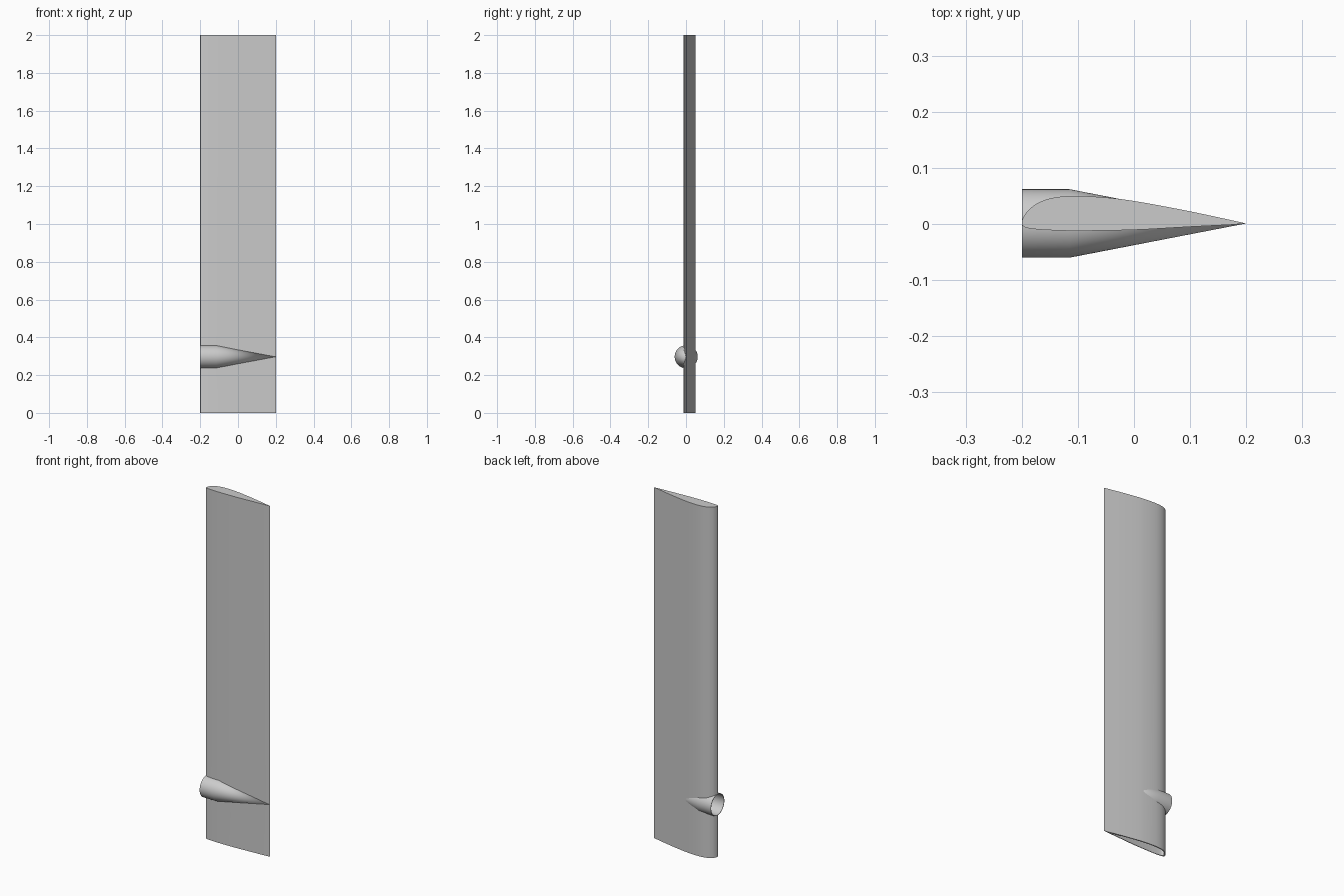
import bpy, bmesh, math
from mathutils import Vector

cube = bpy.data.objects.get("Cube")
if cube:
    bpy.data.objects.remove(cube, do_unlink=True)

HEIGHT = 2.0
POD_CENTRE = Vector((0, 0.001, 0.297))

grey = bpy.data.materials.new("light_grey")
grey.use_nodes = True
grey.diffuse_color = (0.6, 0.6, 0.6, 1)
grey.node_tree.nodes["Principled BSDF"].inputs["Base Color"].default_value = (0.6, 0.6, 0.6, 1)


def make_object(name, bm):
    bmesh.ops.recalc_face_normals(bm, faces=bm.faces)
    mesh = bpy.data.meshes.new(name)
    bm.to_mesh(mesh)
    bm.free()
    mesh.materials.append(grey)
    obj = bpy.data.objects.new(name, mesh)
    bpy.context.collection.objects.link(obj)
    return obj


def smooth(obj):
    bpy.ops.object.select_all(action="DESELECT")
    obj.select_set(True)
    bpy.context.view_layer.objects.active = obj
    bpy.ops.object.shade_smooth_by_angle(angle=math.radians(30))


def spline(points, steps=4):
    """Smooth curve through the points (Catmull-Rom), ends included."""
    p = [Vector(q) for q in points]
    p = [2 * p[0] - p[1]] + p + [2 * p[-1] - p[-2]]
    out = []
    for a, b, c, d in zip(p, p[1:], p[2:], p[3:]):
        for i in range(steps):
            t = i / steps
            out.append(0.5 * (2 * b + (c - a) * t + (2 * a - 5 * b + 4 * c - d) * t ** 2
                              + (3 * b - a - 3 * c + d) * t ** 3))
    return out


def bridge(bm, a, b):
    for i in range(len(a)):
        j = (i + 1) % len(a)
        bm.faces.new((a[i], a[j], b[j], b[i]))


# Airfoil section: trailing edge, over the back, round the nose, along the front
section = spline([
    (0.2, 0.001), (0.1, 0.0225), (0, 0.041), (-0.06, 0.048), (-0.11, 0.05),
    (-0.145, 0.0465), (-0.17, 0.038), (-0.188, 0.025), (-0.197, 0.012), (-0.2, 0.002),
    (-0.196, -0.005), (-0.18, -0.0088), (-0.15, -0.011), (-0.1, -0.0122),
    (0, -0.0105), (0.1, -0.005), (0.2, 0)])
pivot = Vector((-0.1, 0.012))
cavity = [Vector((pivot.x + (q.x - pivot.x) * 0.9, pivot.y + (q.y - pivot.y) * 0.86))
          for q in section]

# Wing: hollow panel, closed at the top and open at the bottom
bm = bmesh.new()


def ring(points, z):
    return [bm.verts.new((q.x, q.y, z)) for q in points]


outer_low, outer_top = ring(section, 0), ring(section, HEIGHT)
inner_low, inner_top = ring(cavity, 0), ring(cavity, HEIGHT - 0.006)
bridge(bm, outer_low, outer_top)
bridge(bm, inner_low, inner_top)
bridge(bm, outer_low, inner_low)
bm.faces.new(outer_top)
bm.faces.new(inner_top)
wing = make_object("wing_panel", bm)


def revolve(name, profile, sides=64):
    """Turn (x, radius) points about the pod axis; zero radius makes a tip."""
    bm = bmesh.new()
    rings = []
    for x, r in profile:
        rings.append([bm.verts.new(POD_CENTRE + Vector((
            x, r * math.cos(math.tau * i / sides), r * math.sin(math.tau * i / sides))))
            for i in range(sides)])
    for a, b in zip(rings, rings[1:]):
        bridge(bm, a, b)
    bmesh.ops.remove_doubles(bm, verts=bm.verts, dist=1e-5)
    return make_object(name, bm)


# Pod: open tube that tapers to a point at the trailing edge
pod = revolve("pod_shell", [(0.2, 0), (-0.115, 0.061), (-0.2, 0.061),
                            (-0.2, 0.058), (-0.115, 0.058), (0.17, 0)])

# Clear the wing out of the pod's opening
cutter = revolve("pod_cutter", [(0.185, 0), (-0.115, 0.0595), (-0.22, 0.0595), (-0.22, 0)])
cutter.hide_render = True
cut = wing.modifiers.new("pod_opening", "BOOLEAN")
cut.operation = "DIFFERENCE"
cut.solver = "EXACT"
cut.object = cutter
bpy.ops.object.select_all(action="DESELECT")
bpy.context.view_layer.objects.active = wing
wing.select_set(True)
bpy.ops.object.modifier_apply(modifier=cut.name)
bpy.data.objects.remove(cutter, do_unlink=True)

for obj in (wing, pod):
    smooth(obj)
